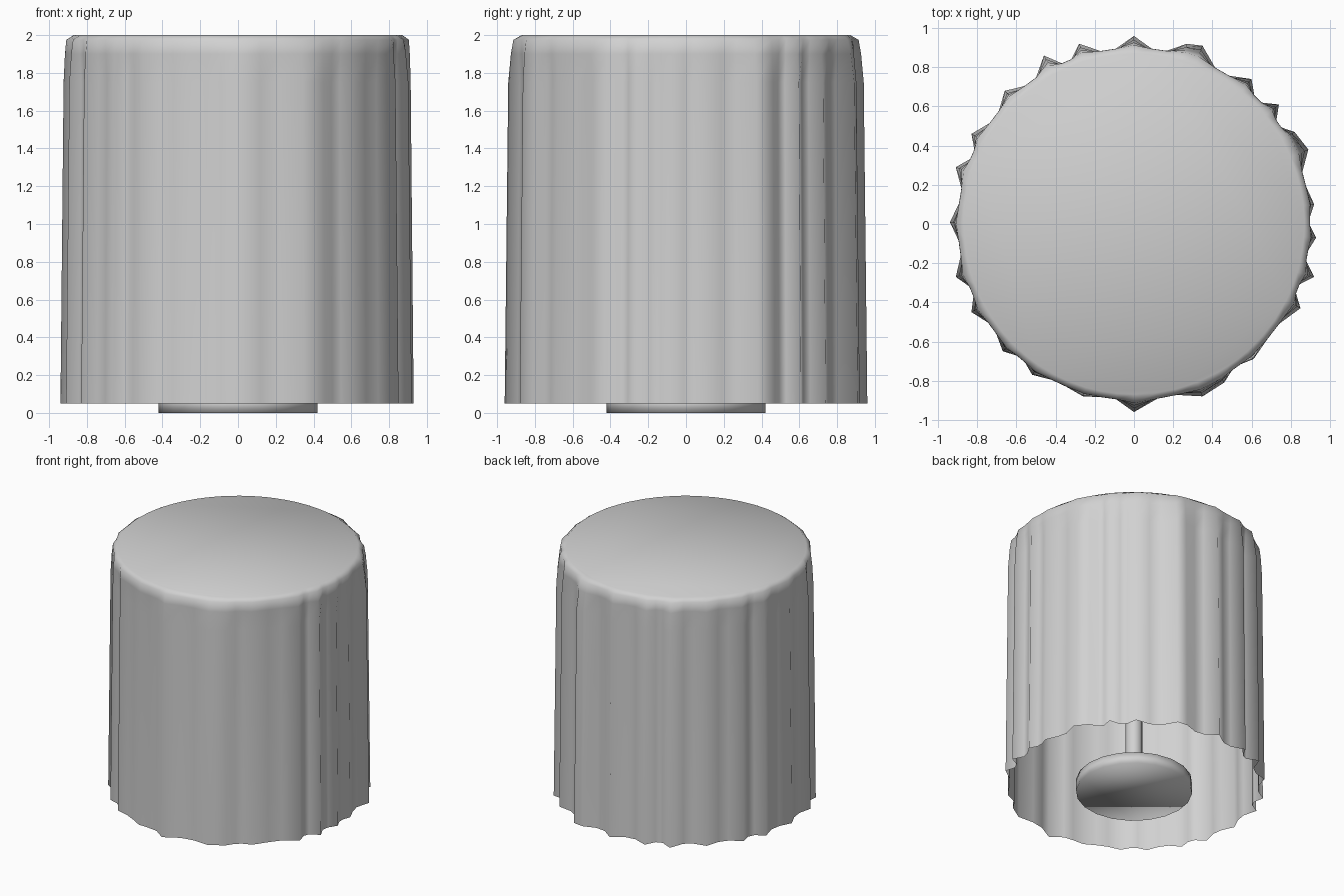
import bpy, bmesh
from math import sin, cos, radians, degrees, atan2, hypot

cube = bpy.data.objects.get("Cube")
if cube:
    bpy.data.objects.remove(cube)

grey = bpy.data.materials.new("light grey plastic")
grey.use_nodes = True
colour = (0.64, 0.64, 0.64, 1)
grey.diffuse_color = colour
grey.node_tree.nodes["Principled BSDF"].inputs["Base Color"].default_value = colour


def finish(name, bm):
    mesh = bpy.data.meshes.new(name)
    bmesh.ops.recalc_face_normals(bm, faces=bm.faces)
    bm.to_mesh(mesh)
    bm.free()
    obj = bpy.data.objects.new(name, mesh)
    bpy.context.collection.objects.link(obj)
    mesh.materials.append(grey)
    for poly in mesh.polygons:
        poly.use_smooth = True
    return obj


def loft(name, rings, cap_start=False, cap_end=False):
    bm = bmesh.new()
    loops = [[bm.verts.new(p) for p in ring] for ring in rings]
    n = len(loops[0])
    for low, high in zip(loops, loops[1:]):
        for i in range(n):
            j = (i + 1) % n
            bm.faces.new((low[i], low[j], high[j], high[i]))
    if cap_start:
        bm.faces.new(loops[0][::-1])
    if cap_end:
        bm.faces.new(loops[-1])
    return finish(name, bm)


def circle(radius, z, sides):
    return [(radius * cos(radians(360 * i / sides)),
             radius * sin(radians(360 * i / sides)), z) for i in range(sides)]


# Uneven grip ridges around the rim
ridges = [(.92, .1), (.89, .38), (.82, .47), (.74, .61), (.6, .74), (.35, .91),
          (.27, .92), (0, .96), (-.28, .92), (-.46, .86), (-.66, .68), (-.83, .46),
          (-.91, .29), (-.94, .01), (-.91, -.27), (-.83, -.45), (-.67, -.65),
          (-.52, -.77), (-.26, -.88), (0, -.96), (.35, -.88), (.46, -.81),
          (.61, -.69), (.85, -.43), (.92, -.27), (.93, -.07)]
polar = sorted((degrees(atan2(y, x)) % 360, hypot(x, y)) for x, y in ridges)

# Shallow valleys between ridges that stand apart
outline = []
for i, (angle, radius) in enumerate(polar):
    outline.append((angle, radius))
    gap = (polar[(i + 1) % len(polar)][0] - angle) % 360
    if gap > 8:
        outline += [(angle + gap * t, 0.9) for t in (0.35, 0.65)]


def shell_ring(z, scale, blend, round_radius):
    ring = []
    for angle, radius in outline:
        r = radius * scale * (1 - blend) + round_radius * blend
        ring.append((r * cos(radians(angle)), r * sin(radians(angle)), z))
    return ring


# Hollow ribbed cap, open below, ridges fading into a rounded top edge
loft("ribbed_cap", [shell_ring(0.05, 1, 0, 0.9),
                    shell_ring(1.75, 0.985, 0.1, 0.9),
                    shell_ring(1.9, 0.98, 0.45, 0.91),
                    shell_ring(1.975, 0.98, 0.75, 0.905),
                    shell_ring(2.0, 0.98, 1, 0.87)], cap_end=True)

# Round foot plate and the thin shaft that carries it
loft("foot_plate", [circle(0.42, 0, 20), circle(0.42, 0.09, 20)], True, True)
loft("centre_shaft", [circle(0.062, 0.08, 12), circle(0.062, 1.99, 12)])
